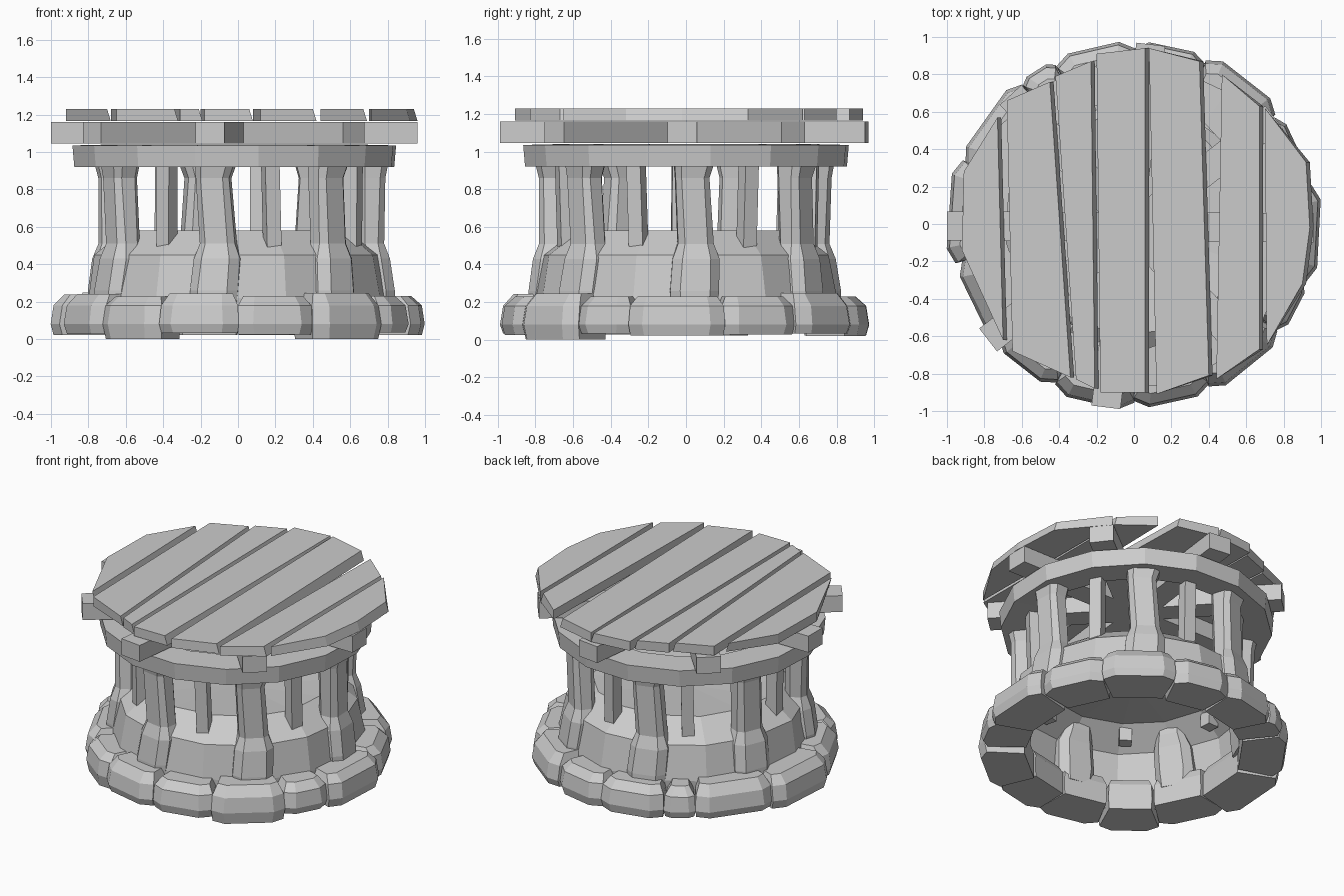
import bpy, bmesh, random
from math import cos, sin, tan, radians, pi
from mathutils import Matrix, Vector

if "Cube" in bpy.data.objects:
    bpy.data.objects.remove(bpy.data.objects["Cube"])

random.seed(4)


def make(name, bm, angle=0.0):
    """Turn a bmesh into a flat shaded object, spun about the z axis."""
    bmesh.ops.remove_doubles(bm, verts=bm.verts, dist=0.0005)
    bmesh.ops.recalc_face_normals(bm, faces=bm.faces)
    bmesh.ops.rotate(bm, verts=bm.verts, cent=(0, 0, 0), matrix=Matrix.Rotation(angle, 3, 'Z'))
    me = bpy.data.meshes.new(name)
    bm.to_mesh(me)
    bm.free()
    ob = bpy.data.objects.new(name, me)
    bpy.context.collection.objects.link(ob)
    return ob


def loft(name, loops, angle=0.0, bottom=True, top=True):
    """Skin a stack of equal-sized point loops."""
    bm = bmesh.new()
    rows = [[bm.verts.new(p) for p in loop] for loop in loops]
    n = len(rows[0])
    for a, b in zip(rows, rows[1:]):
        for i in range(n):
            j = (i + 1) % n
            bm.faces.new((a[i], a[j], b[j], b[i]))
    if bottom:
        bm.faces.new(rows[0])
    if top:
        bm.faces.new(rows[-1])
    return make(name, bm, angle)


def block(x0, x1, w, c, z, shift=0.0):
    """Rectangle with cut corners: x0..x1 radially, +-w sideways."""
    pts = [(x0 + c, -w), (x1 - c, -w), (x1, -w + c), (x1, w - c),
           (x1 - c, w), (x0 + c, w), (x0, w - c), (x0, -w + c)]
    return [(x, y + shift, z) for x, y in pts]


def wedge(x0, x1, w, c, z):
    """Ring-stone outline: wedge with only its outer corners cut."""
    k = x0 / x1
    return [(x0, -w * k, z), (x1 - c * 0.7, -w, z), (x1, -w + c, z),
            (x1, w - c, z), (x1 - c * 0.7, w, z), (x0, w * k, z)]


def prism(name, pts, z0, z1, slope=0.0):
    """Upright slab; slope pulls the top in on the +x side."""
    mid = sum(x for x, y in pts) / len(pts)
    return loft(name, [[(x + (slope if x > mid else 0), y, z0) for x, y in pts],
                       [(x, y, z1) for x, y in pts]])


def circle(r, z, n, wobble=0.0):
    return [((r + random.uniform(-wobble, wobble)) * cos(2 * pi * i / n),
             (r + random.uniform(-wobble, wobble)) * sin(2 * pi * i / n), z) for i in range(n)]


# Foundation stones of uneven width, between these joint angles
joints = [116, 90, 66, 38, 12, -18, -37, -65, -90, -116, -140, -168, -200, -231, -244]
for i, (a1, a0) in enumerate(zip(joints, joints[1:])):
    half = radians(a1 - a0) / 2
    h = random.uniform(0.225, 0.25)
    b = 0.0 if i in (6, 9) else random.uniform(0.02, 0.035)
    r = 0.99 if i in (4, 11) else random.uniform(0.955, 0.985)
    w = r * tan(half) - 0.008
    c = min(0.075, w * 0.4)
    loft(f"foundation_stone_{i}", [
        wedge(0.68, r - 0.015, w - 0.01, c, b),
        wedge(0.68, r, w, c, 0.08),
        wedge(0.68, r - 0.015, w - 0.008, c, 0.18),
        wedge(0.71, r - 0.07, w - 0.045, c * 0.7, h)], radians(a0 + a1) / 2)

# Round wall with sloping lip and sunken floor, open underneath
wall = [(0.80, 0.05), (0.81, 0.22), (0.77, 0.45), (0.60, 0.58), (0.0, 0.53)]
loft("round_wall", [circle(r, z, 14, 0.008 if r > 0.1 else 0) for r, z in wall], 0.1, False, False)

# Stone pillars and the slim bars between them
for i in range(7):
    a = radians(-99.5 + 360 / 7 * i)
    s = random.uniform(-0.015, 0.015)
    loft(f"pillar_{i}", [
        block(0.68, 0.84, 0.12, 0.05, 0.15),
        block(0.67, 0.835, 0.13, 0.05, 0.26),
        block(0.66, 0.81, 0.125, 0.05, 0.43, s),
        block(0.64, 0.78, 0.095, 0.035, 0.51, s),
        block(0.645, 0.785, 0.09, 0.03, 0.86, -s),
        block(0.64, 0.80, 0.105, 0.035, 0.935)], a)
    t = random.uniform(-0.015, 0.015)
    b = a + pi / 7 - (0.1 if i == 4 else 0)
    loft(f"bar_{i}", [[(x + k, y + k2, z) for x, y in ((0, -0.04), (0.08, -0.04), (0.08, 0.04), (0, 0.04))]
                      for k, k2, z in ((0.62, 0, 0.47), (0.63, t, 0.93))], b)

# Upper stone ring: closed loop of cross-sections
ring = [circle(r, z, 16) for r, z in ((0.67, 0.925), (0.865, 0.92), (0.875, 1.035), (0.67, 1.04), (0.67, 0.925))]
loft("upper_ring", ring, 0.15, False, False).location = (-0.02, 0, 0)

# Crossed beams under the deck
ends = [((-1.0, -0.01), (0.96, -0.02)), ((-0.15, -0.98), (0.09, 0.96)),
        ((0.62, -0.70), (-0.66, 0.69)), ((0.75, 0.57), (-0.78, -0.62))]
for i, (p, q) in enumerate(ends):
    p, q = Vector(p), Vector(q)
    d = (q - p).normalized()
    n = Vector((-d.y, d.x)) * 0.078
    prism(f"beam_{i}", [p - n, q - n, q + n, p + n], 1.045, 1.16)

# Deck planks
planks = [
    [(-0.70, -0.62), (-0.73, 0.57), (-0.91, 0.28), (-0.92, -0.14)],
    [(-0.65, -0.68), (-0.34, -0.82), (-0.45, 0.76), (-0.68, 0.66)],
    [(-0.31, -0.83), (-0.21, -0.88), (-0.23, 0.87), (-0.42, 0.79)],
    [(-0.18, -0.90), (0.06, -0.90), (0.06, 0.94), (-0.20, 0.91)],
    [(0.12, -0.91), (0.40, -0.81), (0.35, 0.87), (0.08, 0.94)],
    [(0.44, -0.83), (0.67, -0.67), (0.67, 0.63), (0.47, 0.80)],
    [(0.71, -0.65), (0.90, -0.32), (0.94, -0.02), (0.92, 0.33), (0.70, 0.62)],
]
for i, pts in enumerate(planks):
    prism(f"deck_plank_{i}", pts, 1.165, 1.23, 0.02)
